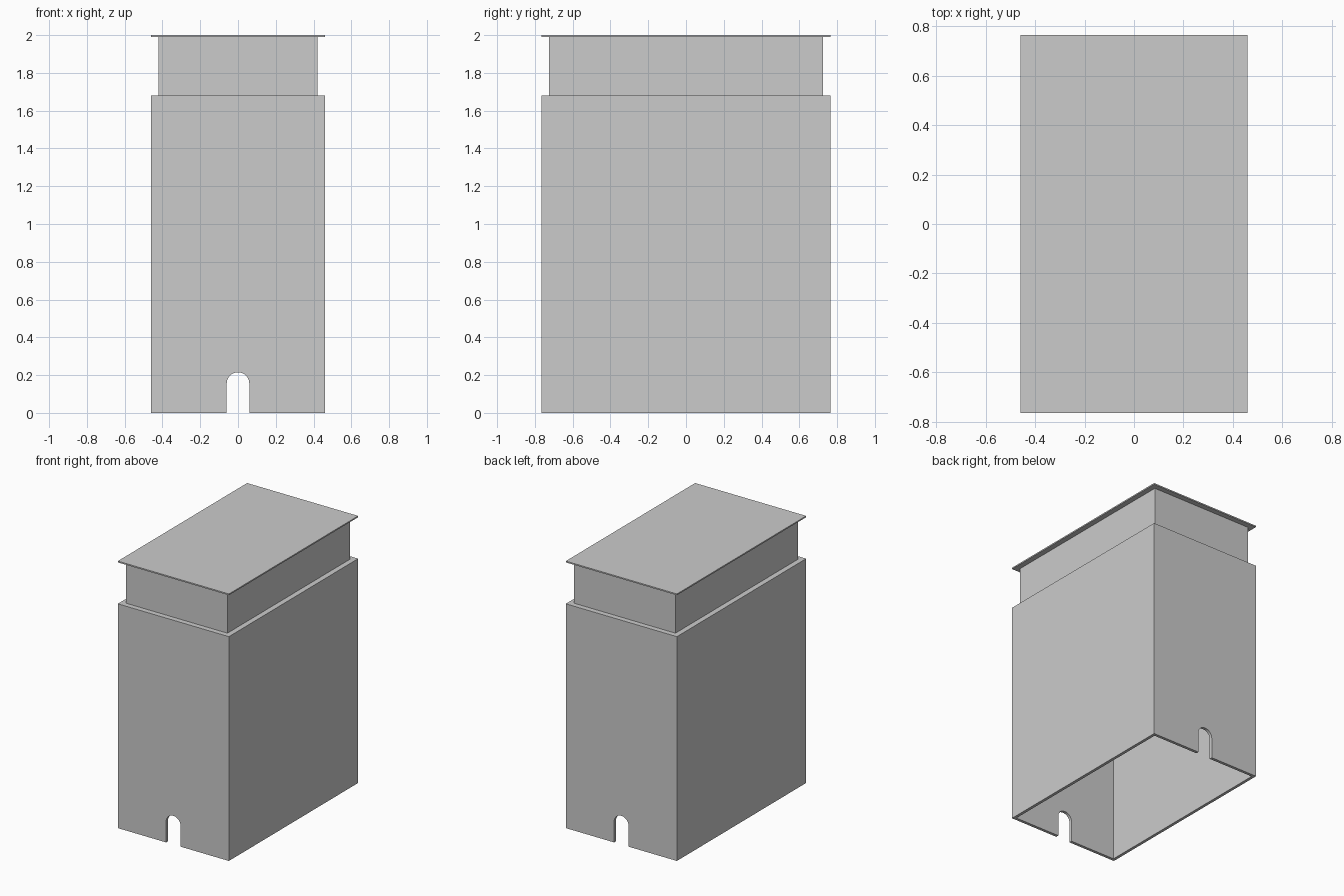
import bpy
import bmesh
import math

if "Cube" in bpy.data.objects:
    bpy.data.objects.remove(bpy.data.objects["Cube"], do_unlink=True)

# Overall sizes
HALF_X, HALF_Y = 0.46, 0.765
STEP = 0.04           # inset of the neck
WALL = 0.022
SHOULDER_Z, LID_Z, TOP_Z = 1.68, 1.99, 2.0
NOTCH_R, NOTCH_SPRING = 0.06, 0.155

grey = bpy.data.materials.new("plain grey")
grey.use_nodes = True
grey.diffuse_color = (0.6, 0.6, 0.6, 1)
grey.node_tree.nodes["Principled BSDF"].inputs["Base Color"].default_value = grey.diffuse_color


def new_object(name, bm):
    bmesh.ops.recalc_face_normals(bm, faces=bm.faces)
    mesh = bpy.data.meshes.new(name)
    bm.to_mesh(mesh)
    bm.free()
    mesh.materials.append(grey)
    obj = bpy.data.objects.new(name, mesh)
    bpy.context.collection.objects.link(obj)
    return obj


def box_shell(name, rings):
    """Skin a stack of rectangular rings (inset, z), capping both ends."""
    bm = bmesh.new()
    loops = []
    for inset, z in rings:
        x, y = HALF_X - inset, HALF_Y - inset
        loops.append([bm.verts.new((sx * x, sy * y, z))
                      for sx, sy in ((-1, -1), (1, -1), (1, 1), (-1, 1))])
    for low, high in zip(loops, loops[1:]):
        for i in range(4):
            j = (i + 1) % 4
            bm.faces.new((low[i], low[j], high[j], high[i]))
    bm.faces.new(loops[0])
    bm.faces.new(loops[-1])
    return new_object(name, bm)


# Hollow housing: outer skin with stepped neck, then the inner skin
housing = box_shell("housing", [
    (WALL, 0), (0, 0), (0, SHOULDER_Z), (STEP, SHOULDER_Z), (STEP, LID_Z),
    (STEP + WALL, LID_Z), (STEP + WALL, SHOULDER_Z - WALL), (WALL, SHOULDER_Z - WALL)])
bm = bmesh.new()
bm.from_mesh(housing.data)
caps = [f for f in bm.faces if abs(f.normal.z) > 0.9
        and f.calc_area() > HALF_X * HALF_Y]
bmesh.ops.delete(bm, geom=caps, context='FACES_ONLY')
# Join the inner skin down to the bottom rim
open_edges = [e for e in bm.edges if e.is_boundary]
bmesh.ops.bridge_loops(bm, edges=open_edges)
bmesh.ops.recalc_face_normals(bm, faces=bm.faces)
bm.to_mesh(housing.data)
bm.free()

# Thin overhanging lid
box_shell("lid", [(0, LID_Z), (0, TOP_Z)])

# Round-topped cable notch through front and back walls
bm = bmesh.new()
outline = [(-NOTCH_R, -0.1), (NOTCH_R, -0.1)]
outline += [(NOTCH_R * math.cos(math.pi * i / 16),
             NOTCH_SPRING + NOTCH_R * math.sin(math.pi * i / 16)) for i in range(17)]
face = bm.faces.new([bm.verts.new((x, -1, z)) for x, z in outline])
grown = bmesh.ops.extrude_face_region(bm, geom=[face])
bmesh.ops.translate(bm, vec=(0, 2, 0),
                    verts=[v for v in grown["geom"] if isinstance(v, bmesh.types.BMVert)])
cutter = new_object("notch_cutter", bm)
cutter.hide_render = True

cut = housing.modifiers.new("notches", 'BOOLEAN')
cut.operation = 'DIFFERENCE'
cut.solver = 'EXACT'
cut.object = cutter

# Apply the cut, then drop the helper
bpy.context.view_layer.objects.active = housing
housing.select_set(True)
bpy.ops.object.modifier_apply(modifier=cut.name)
bpy.data.objects.remove(cutter, do_unlink=True)
bpy.ops.object.shade_smooth_by_angle(angle=math.radians(30))
